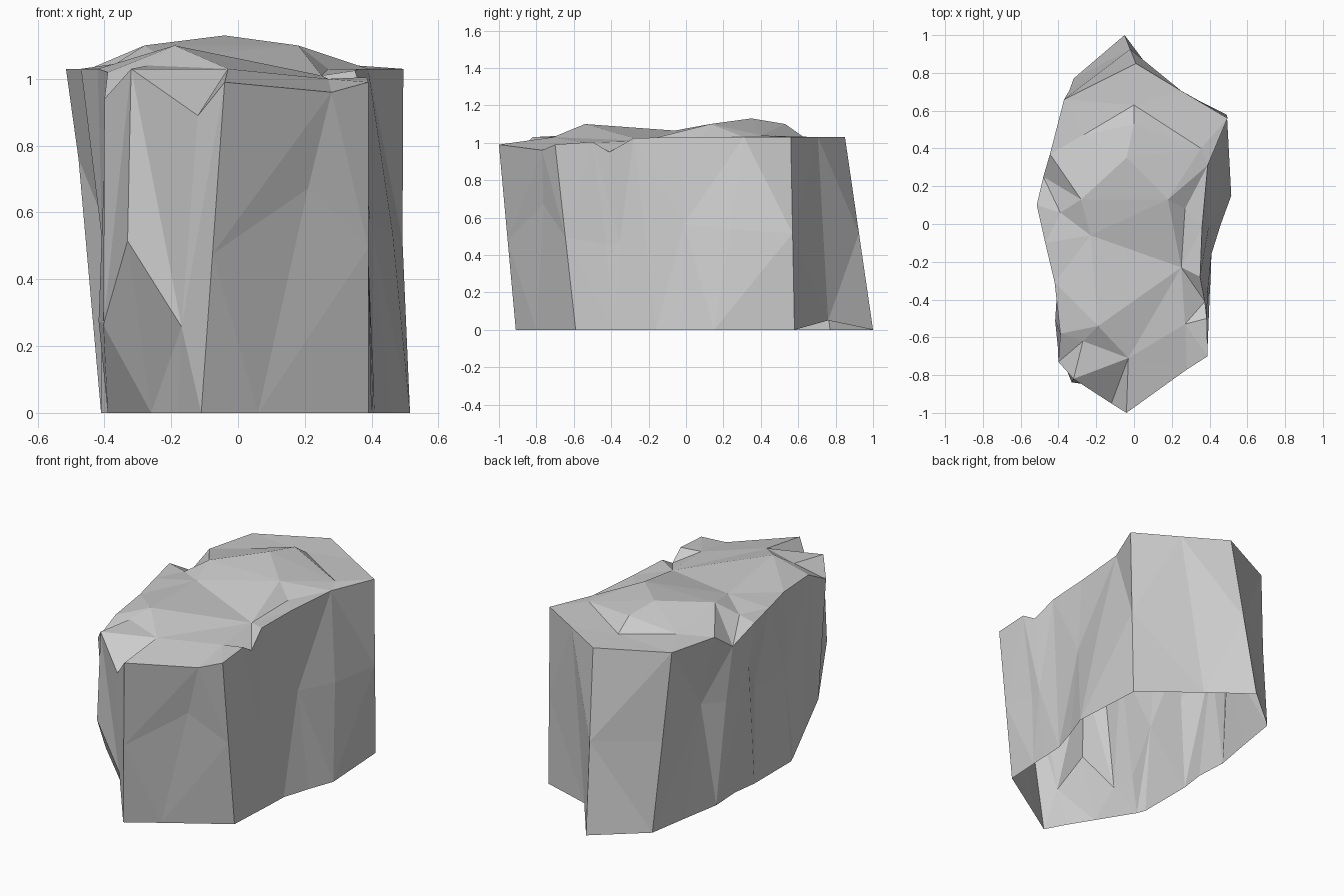
import bpy, bmesh
from mathutils import Vector
from mathutils.geometry import delaunay_2d_cdt

# Rim of the rock, counter-clockwise from the front corner
rim = [(-.04, -1, .99), (.28, -.77, .96), (.39, -.70, .99), (.385, -.50, 1.005), (.375, -.41, .95),
       (.35, -.28, 1.025), (.36, -.02, 1.03), (.39, .31, 1.03), (.495, .56, 1.03), (.25, .705, 1.03),
       (.01, .85, 1.03), (-.37, .66, 1.03), (-.445, .37, 1.03), (-.48, .25, .94), (-.515, .10, 1.03),
       (-.47, -.10, 1.03), (-.42, -.31, 1.03), (-.39, -.58, 1.02), (-.40, -.73, .94),
       (-.32, -.82, 1.03), (-.12, -.95, .89)]

# Matching foot outline on the ground
foot = [(-.11, -.91), (.06, -.80), (.39, -.59), (.40, -.39), (.405, -.30),
        (.41, -.16), (.46, 0), (.515, .15), (.49, .58), (.13, .76),
        (-.05, 1), (-.32, .77), (-.36, .52), (-.40, .29), (-.39, .10),
        (-.41, -.05), (-.41, -.39), (-.39, -.44), (-.34, -.52),
        (-.26, -.65), (-.18, -.78)]

# Waist of each column: height fraction and inward pinch
waist = [(.48, 0), (.70, .02), (.5, 0), (.45, .03), (.49, 0),
         (.65, 0), (.55, .02), (.52, -.03), (.5, 0), (.62, 0),
         (.5, 0), (.5, .01), (.6, .12), (.65, .02), (.74, .01),
         (.55, .10), (.5, .02), (.27, -.07), (.28, -.13),
         (.5, -.14), (.29, -.04)]

# Facet points on the top: front knob, saddle, then the rear crown
crown = [(-.19, -.54, 1.10), (-.27, -.62, 1.04), (-.03, -.71, 1.03), (.27, -.53, 1.0),
         (-.23, -.06, 1.065), (-.39, .06, 1.03), (-.28, .13, 1.10), (.18, .13, 1.10),
         (.27, .08, 1.03), (-.04, .35, 1.13), (-.27, .47, 1.04), (0, .53, 1.10),
         (0, .63, 1.03), (.355, .40, 1.04), (.25, -.23, 1.01)]
# Creases between those points
creases = [(0, 1), (0, 2), (0, 14), (2, 14), (2, 3), (3, 14), (4, 14), (4, 7), (7, 14),
           (4, 6), (6, 10), (10, 12), (12, 13), (13, 7), (10, 11), (11, 13), (6, 9), (9, 7), (8, 14)]

bm = bmesh.new()
n = len(rim)
low = [bm.verts.new((x, y, .05 if i == 9 else 0)) for i, (x, y) in enumerate(foot)]
high = [bm.verts.new(p) for p in rim]
mid = []
for a, b, (t, pinch) in zip(low, high, waist):
    p = a.co.lerp(b.co, t)
    mid.append(bm.verts.new((p.x * (1 - pinch), p.y * (1 - pinch), p.z)))

# Cliff sides, split into triangular facets; the underside stays open
for i in range(n):
    j = (i + 1) % n
    for row, (a, b) in enumerate(((low, mid), (mid, high))):
        if (i + row) % 2:
            tris = ((a[i], a[j], b[j]), (a[i], b[j], b[i]))
        else:
            tris = ((a[i], a[j], b[i]), (a[j], b[j], b[i]))
        for t in tris:
            bm.faces.new(t)

# Faceted top, triangulated inside the rim
verts = high + [bm.verts.new(p) for p in crown]
result = delaunay_2d_cdt([Vector(v.co[:2]) for v in verts],
                         [(n + a, n + b) for a, b in creases],
                         [list(range(n))], 1, 1e-5)
tops = [verts[src[0]] if src else bm.verts.new((*co, 1.03))
        for co, src in zip(result[0], result[3])]
for f in result[2]:
    bm.faces.new([tops[k] for k in f])

bmesh.ops.recalc_face_normals(bm, faces=bm.faces)
mesh = bpy.data.meshes.new("cliff_rock")
bm.to_mesh(mesh)
bm.free()
rock = bpy.data.objects.new("cliff_rock", mesh)
bpy.context.collection.objects.link(rock)
